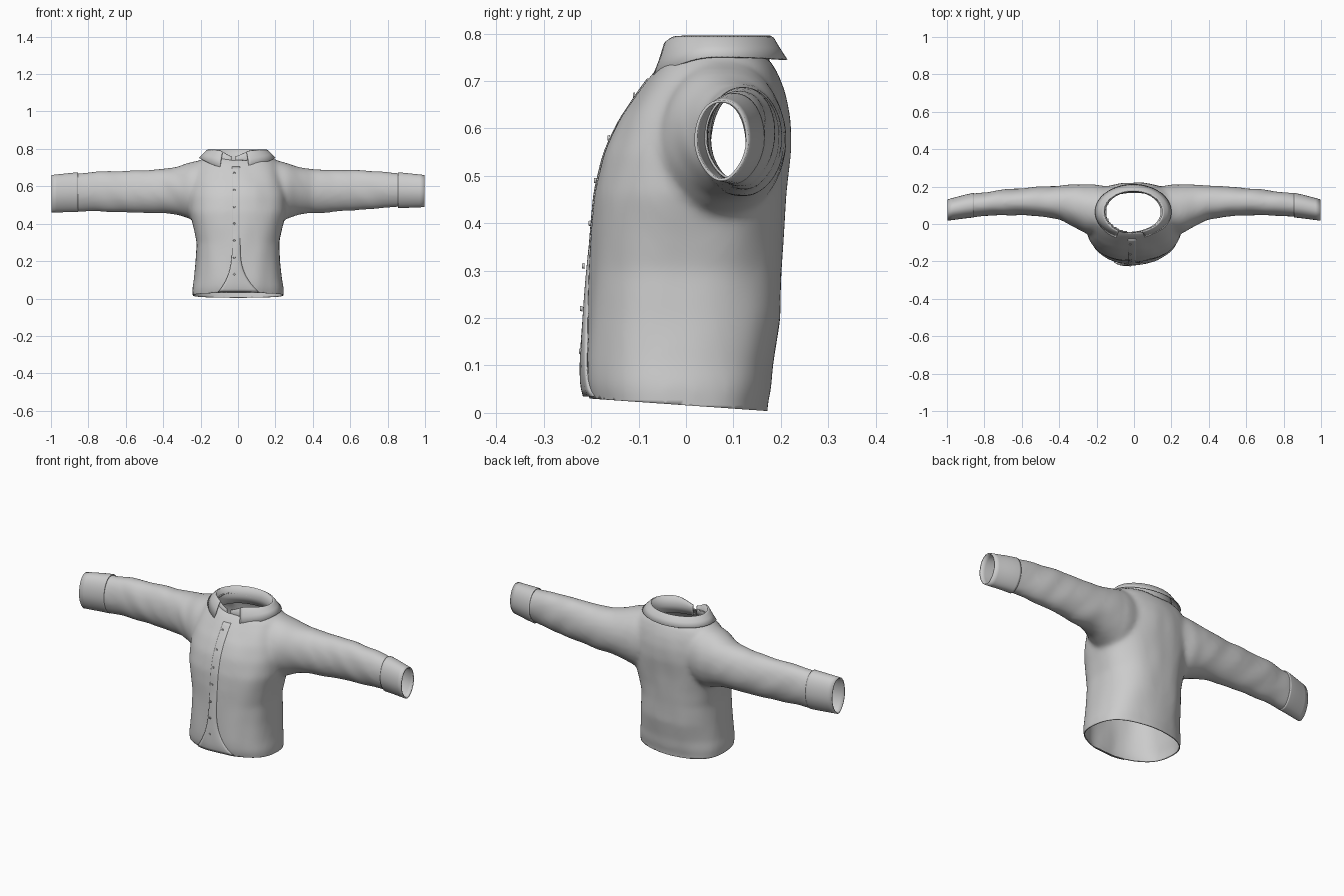
import bpy, bmesh, math
from mathutils import Vector, noise
from mathutils.bvhtree import BVHTree

if "Cube" in bpy.data.objects:
    bpy.data.objects.remove(bpy.data.objects["Cube"])

cloth = bpy.data.materials.new("light_grey_cloth")
cloth.use_nodes = True
GREY = (0.6, 0.6, 0.6, 1)
cloth.diffuse_color = GREY
cloth.node_tree.nodes["Principled BSDF"].inputs["Base Color"].default_value = GREY

# z, half width, front y, back y
TORSO = [(-.08, .24, -.19, .165), (.02, .243, -.198, .17), (.05, .245, -.21, .178),
         (.1, .236, -.212, .182), (.2, .226, -.208, .2), (.3, .222, -.204, .202),
         (.38, .238, -.2, .206), (.46, .258, -.192, .212), (.55, .26, -.17, .222),
         (.62, .25, -.138, .22), (.68, .235, -.098, .208), (.73, .215, -.06, .188),
         (.765, .165, -.02, .16)]
# x, front y, back y, bottom z, top z
SLEEVE = [(.08, -.05, .19, .44, .74), (.2, -.06, .21, .41, .742), (.26, -.05, .213, .425, .727),
          (.32, -.015, .212, .447, .705), (.4, .025, .207, .455, .692),
          (.5, .04, .2, .462, .689), (.62, .048, .19, .472, .686),
          (.75, .045, .178, .48, .68), (.88, .036, .16, .487, .67), (1, .02, .128, .492, .657)]


def lookup(table, t):
    """Interpolate a table row at key t."""
    for a, b in zip(table, table[1:]):
        if t <= b[0]:
            k = (t - a[0]) / (b[0] - a[0])
            return [p + (q - p) * k for p, q in zip(a, b)]
    return list(table[-1])


def power(v, e):
    return math.copysign(abs(v) ** e, v)


def torso_ring(row, n=64):
    z, w, f, b = row
    for i in range(n):
        a = math.tau * i / n
        yield Vector((w * power(math.cos(a), .82),
                      (f + b) / 2 + (b - f) / 2 * power(math.sin(a), .82), z))


def sleeve_ring(x, side, grow=0, n=40):
    x, f, b, lo, hi = lookup(SLEEVE, x)
    if side < 0:
        lo -= .028 * max(0, x - .4) / .6
    for i in range(n):
        a = math.tau * i / n
        s = math.sin(a)
        # narrower underneath, more so toward the wrist
        wide = (b - f) / 2 * (1 + .25 * x * min(s, 0) * abs(s)) + grow
        yield Vector((side * x, (f + b) / 2 + wide * power(math.cos(a), .9),
                      (lo + hi) / 2 + ((hi - lo) / 2 + grow) * s))


def loft(bm, rings, closed=True, caps=False):
    rows = [[bm.verts.new(p) for p in r] for r in rings]
    n = len(rows[0])
    faces = []
    for r, s in zip(rows, rows[1:]):
        for i in range(n if closed else n - 1):
            j = (i + 1) % n
            faces.append(bm.faces.new((r[i], r[j], s[j], s[i])))
    if caps:
        faces += [bm.faces.new(rows[0]), bm.faces.new(rows[-1])]
    bmesh.ops.recalc_face_normals(bm, faces=faces)


def make(name, bm, thick=0, offset=-1):
    me = bpy.data.meshes.new(name)
    bm.to_mesh(me)
    bm.free()
    ob = bpy.data.objects.new(name, me)
    bpy.context.collection.objects.link(ob)
    me.materials.append(cloth)
    me.shade_smooth()
    if thick:
        mod = ob.modifiers.new("thickness", "SOLIDIFY")
        mod.thickness, mod.offset = thick, offset
    bpy.ops.object.select_all(action="DESELECT")
    ob.select_set(True)
    bpy.context.view_layer.objects.active = ob
    bpy.ops.object.shade_smooth_by_angle(angle=math.radians(45))
    return ob


# Solid body and sleeves, fused into one blended skin
bm = bmesh.new()
steps = 42
loft(bm, [torso_ring(lookup(TORSO, -.08 + .845 * i / steps)) for i in range(steps + 1)], caps=True)
for side in (-1, 1):
    loft(bm, [sleeve_ring(.08 + .85 * i / 40, side) for i in range(41)], caps=True)
solid = make("fused_form", bm)
remesh = solid.modifiers.new("fuse", "REMESH")
remesh.mode, remesh.voxel_size = "VOXEL", .011
soft = solid.modifiers.new("soften", "SMOOTH")
soft.factor, soft.iterations = .5, 12
fused = bpy.data.meshes.new_from_object(solid.evaluated_get(bpy.context.evaluated_depsgraph_get()))
bpy.data.objects.remove(solid)

bm = bmesh.new()
bm.from_mesh(fused)
bpy.data.meshes.remove(fused)
bm.normal_update()

# Soft cloth creases
for v in bm.verts:
    c, n = v.co.copy(), v.normal.copy()
    arm = min(max((abs(c.x) - .22) / .1, 0), 1)
    body = noise.noise(Vector((c.x * 12, c.y * 9, c.z * 5)))
    fold = noise.noise(Vector((c.x * 11 + c.z * 7, c.y * 6, c.z * 5)))
    v.co += n * (.004 * body * (1 - arm) + .005 * fold * arm)

# Open the hem, wrists and neck
for co, no in (((0, -.2, .03), (0, -.07, -1)), ((.87, 0, 0), (1, 0, 0)), ((-.87, 0, 0), (-1, 0, 0))):
    bmesh.ops.bisect_plane(bm, geom=bm.verts[:] + bm.edges[:] + bm.faces[:],
                           plane_co=co, plane_no=no, clear_outer=True)
hole = []
for f in bm.faces:
    c = f.calc_center_median()
    if c.z > .6 and (c.x / .152) ** 2 + ((c.y - .065) / .113) ** 2 < 1:
        hole.append(f)
bmesh.ops.delete(bm, geom=hole, context="FACES")
skin = BVHTree.FromBMesh(bm)
make("shirt_body", bm, .005)


def front(x, z, lift=0):
    """Point on the chest surface, lifted toward the front."""
    hit = skin.ray_cast(Vector((x, -1, z)), Vector((0, 1, 0)))[0]
    y = hit.y if hit and hit.y < .05 else -.06
    return Vector((x, y - lift, z))


# Cuffs
for side, name in ((-1, "right_cuff"), (1, "left_cuff")):
    bm = bmesh.new()
    loft(bm, [sleeve_ring(x, side, .003) for x in (.855, .865, .9, .935, .97, .996)])
    make(name, bm, .006)

# Front overlap, spreading into curved tails at the hem
bm = bmesh.new()
rows = []
for i in range(45):
    z = .035 + .67 * i / 44
    flare = max(0, (.3 - z) / .265) ** 3
    left, right = -.032 - .075 * flare, .012 + .1 * flare
    bulge = .004 + .009 * min(1, max(0, (.36 - z) / .2))
    rows.append([front(left + (right - left) * k / 10, z,
                       bulge * (1 - (k / 10) ** 4 * .8)) for k in range(11)])
loft(bm, rows, closed=False)
for f in bm.faces:
    if f.normal.y > 0:
        f.normal_flip()
make("front_placket", bm, .007)

# Buttons
bm = bmesh.new()
for k in range(7):
    z = .67 - .09 * k
    made = bmesh.ops.create_cone(bm, cap_ends=True, segments=12, radius1=.006, radius2=.005, depth=.005)
    spot = front(-.02, z, .006 if z > .36 else .014)
    for v in made["verts"]:
        v.co = spot + Vector((v.co.x, -v.co.z, v.co.y))
bmesh.ops.recalc_face_normals(bm, faces=bm.faces[:])
make("buttons", bm)


def collar_ring(start, rx, ry, height, n=72):
    """Open loop round the neck; height is a function of the angle from the front."""
    for i in range(n + 1):
        a = math.radians(start + (360 - 2 * start) * i / n)
        near = max(0, math.cos(a)) ** 4
        yield Vector((rx * math.sin(a) - .004 - .02 * near, .065 - ry * math.cos(a), height(a)))


def top(a):
    return .794 - .035 * max(0, math.cos(a)) ** 14


def fall_edge(a):
    return .745 + .006 * math.sin(a) ** 2 - .05 * max(0, math.cos(a)) ** 2


# Collar stand
bm = bmesh.new()
loft(bm, [collar_ring(4, .15, .113, lambda a: .7),
          collar_ring(4, .149, .109, lambda a: .74),
          collar_ring(4, .157, .112, top)], closed=False)
make("collar_stand", bm, .004, 0)

# Folded collar leaf with pointed fronts
bm = bmesh.new()
loft(bm, [collar_ring(24, .157, .112, top),
          collar_ring(23, .165, .119, lambda a: top(a) - .004),
          collar_ring(23, .182, .131, lambda a: (top(a) + fall_edge(a)) / 2),
          collar_ring(22, .203, .147, fall_edge)], closed=False)
make("collar_fold", bm, .004, 0)
